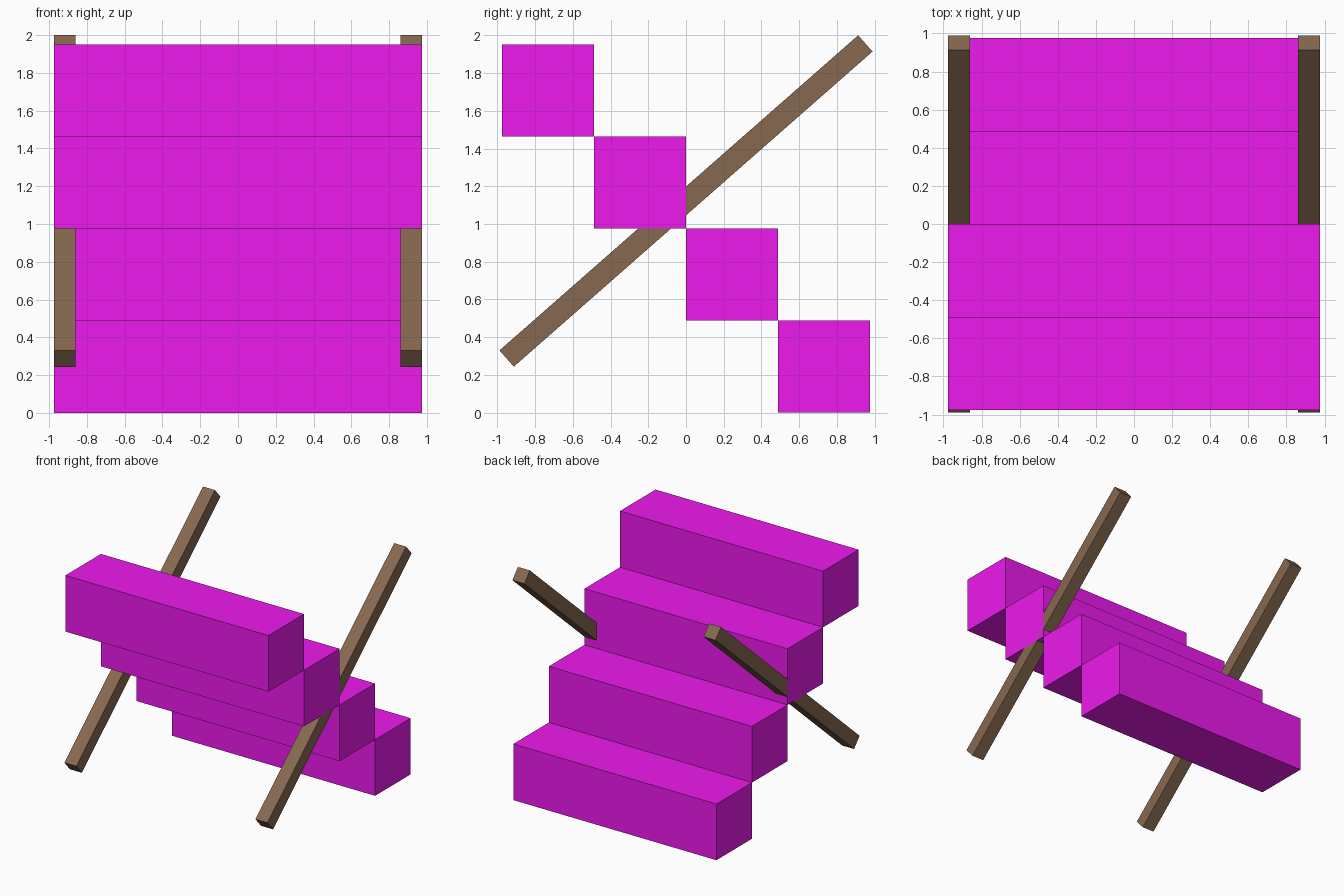
import bpy, math

if "Cube" in bpy.data.objects:
    bpy.data.objects.remove(bpy.data.objects["Cube"])

STEP = 0.4875           # rise and run of each step
HALF_W = 0.975          # half width of the stairs
BEAM = 0.115            # square section of the rails


def material(name, color):
    m = bpy.data.materials.new(name)
    m.diffuse_color = (*color, 1)
    m.use_nodes = True
    m.node_tree.nodes["Principled BSDF"].inputs["Base Color"].default_value = m.diffuse_color
    return m


def box(name, center, size, mat, tilt=0.0):
    bpy.ops.mesh.primitive_cube_add(size=1, location=center)
    ob = bpy.context.object
    ob.name = name
    ob.scale = size
    ob.rotation_euler.x = tilt
    ob.data.materials.append(mat)
    return ob


magenta = material("magenta", (0.85, 0.01, 0.85))
wood = material("wood", (0.24, 0.14, 0.08))

# Four square steps, rising toward the front
for i in range(4):
    box(f"step_{i + 1}", (0, (1.5 - i) * STEP, (i + 0.5) * STEP),
        (2 * HALF_W, STEP, STEP), magenta)

# Two sloping rails crossing the stairs, rising toward the back
for side, label in ((-1, "left"), (1, "right")):
    box(f"{label}_rail", (side * (HALF_W - BEAM / 2), 0, 1.122),
        (BEAM, 2.53, BEAM), wood, math.radians(41.3))
